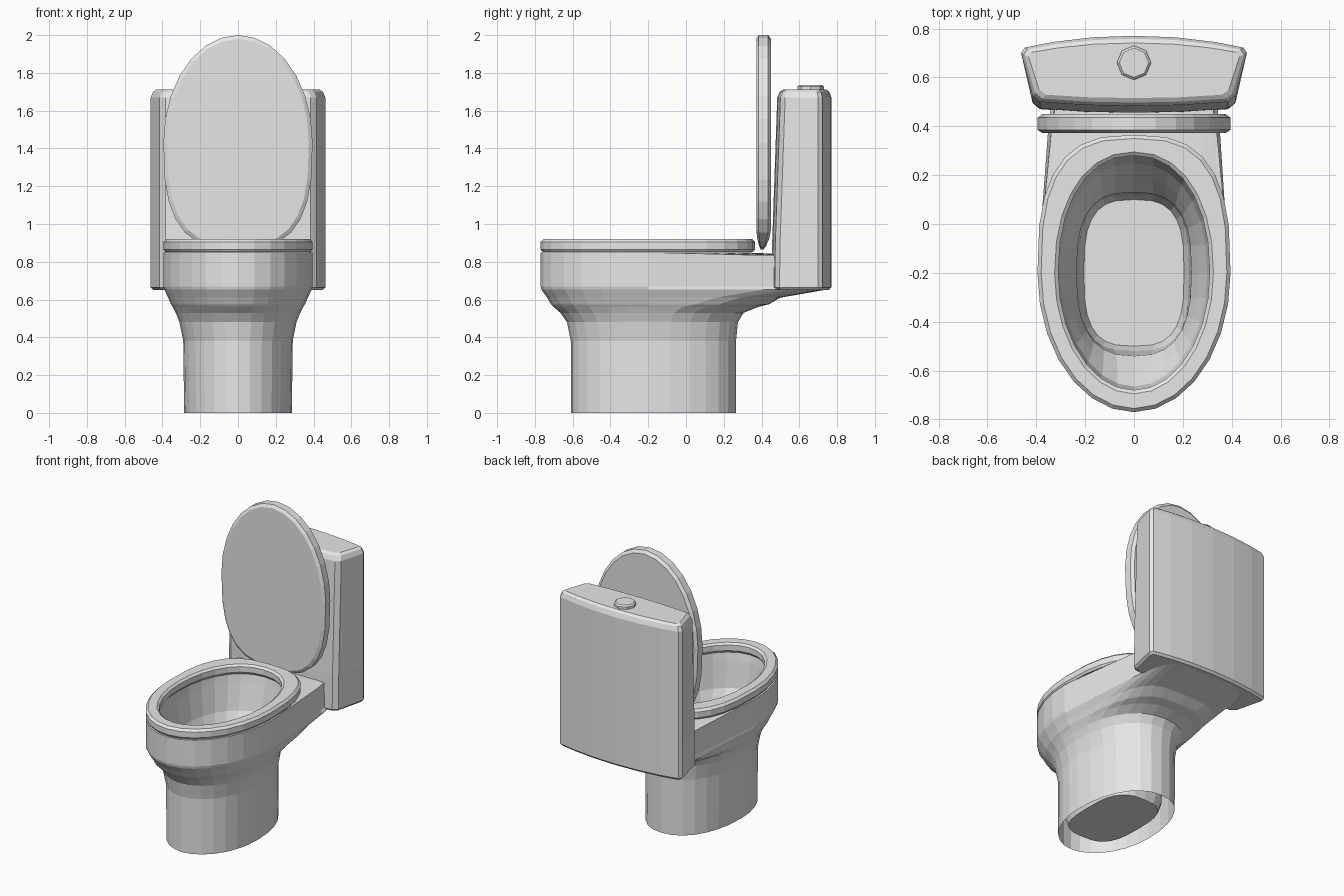
import bpy, bmesh, math

cube = bpy.data.objects.get("Cube")
if cube:
    bpy.data.objects.remove(cube, do_unlink=True)

ceramic = bpy.data.materials.new("light grey ceramic")
ceramic.use_nodes = True
COLOUR = (0.8, 0.8, 0.8, 1)
ceramic.diffuse_color = COLOUR
ceramic.node_tree.nodes["Principled BSDF"].inputs["Base Color"].default_value = COLOUR

SEGMENTS = 28
MIDDLE = -0.2   # y of the widest point of the bowl


def oval(z, width, front, back, power=2.0, taper=0.0, front_power=2.0):
    """Oval whose front and back halves have their own squareness."""
    points = []
    for i in range(SEGMENTS):
        a = 2 * math.pi * i / SEGMENTS - math.pi / 2
        c, s = math.cos(a), math.sin(a)
        p = power if s > 0 else front_power
        t = math.copysign(abs(s) ** (2 / p), s)
        x = math.copysign(abs(c) ** (2 / p), c) * width
        if s > 0:
            x *= 1 - taper * t
        reach = (back - MIDDLE) if s > 0 else (MIDDLE - front)
        points.append((x, MIDDLE + reach * t, z))
    return points


def loft(name, rings, cap_start=False, cap_end=False, closed=False):
    """Skin a list of matching counter-clockwise rings."""
    bm = bmesh.new()
    loops = [[bm.verts.new(p) for p in ring] for ring in rings]
    pairs = list(zip(loops, loops[1:]))
    if closed:
        pairs.append((loops[-1], loops[0]))
    for low, high in pairs:
        n = len(low)
        for i in range(n):
            j = (i + 1) % n
            bm.faces.new((low[i], low[j], high[j], high[i]))
    if cap_start:
        bm.faces.new(loops[0][::-1])
    if cap_end:
        bm.faces.new(loops[-1])
    mesh = bpy.data.meshes.new(name)
    bm.to_mesh(mesh)
    bm.free()
    mesh.materials.append(ceramic)
    obj = bpy.data.objects.new(name, mesh)
    bpy.context.collection.objects.link(obj)
    return obj


# Pedestal and bowl: up the outside, over the rim, down to the bowl floor
outside = [
    oval(0.00, 0.285, -0.61, 0.265, 2.2),
    oval(0.38, 0.29, -0.61, 0.265, 2.2),
    oval(0.48, 0.31, -0.63, 0.275, 2.2),
    oval(0.53, 0.33, -0.665, 0.305, 2.3),
    oval(0.56, 0.345, -0.70, 0.38, 2.6),
    oval(0.575, 0.355, -0.715, 0.44, 3.2, 0.05),
    oval(0.61, 0.37, -0.735, 0.50, 4.5, 0.1),
    oval(0.652, 0.39, -0.765, 0.74, 7, 0.15),
    oval(0.67, 0.395, -0.77, 0.68, 8, 0.2),
    oval(0.85, 0.395, -0.77, 0.64, 8, 0.2),
]
# The deck behind the seat sits slightly lower
outside[-1] = [(x, y, z - 0.015 if y > 0.2 else z) for x, y, z in outside[-1]]
inside = [
    oval(0.85, 0.33, -0.70, 0.30, 2.2),
    oval(0.80, 0.325, -0.69, 0.29, 2.2),
    oval(0.62, 0.30, -0.665, 0.25, 2.2),
    oval(0.53, 0.265, -0.60, 0.19, 2.4, 0, 2.2),
    oval(0.44, 0.235, -0.54, 0.13, 2.8, 0, 2.6),
    oval(0.10, 0.225, -0.52, 0.12, 3, 0, 3),
    oval(0.04, 0.205, -0.50, 0.10, 3, 0, 3),
]
loft("pedestal_and_bowl", outside + inside, cap_end=True)


def seat_outline(z, inset):
    return oval(z, 0.395 - inset, -0.77 + inset, 0.365 - inset, 2.8)


# Seat ring with softened edges
loft("seat", [
    seat_outline(0.852, 0.01),
    seat_outline(0.866, 0),
    seat_outline(0.905, 0),
    seat_outline(0.92, 0.015),
    oval(0.92, 0.325, -0.695, 0.295, 2.2),
    oval(0.908, 0.31, -0.68, 0.28, 2.2),
    oval(0.87, 0.31, -0.68, 0.28, 2.2),
    oval(0.852, 0.325, -0.695, 0.295, 2.2),
], closed=True)

# Raised lid: the seat outline stood on its back edge, thinning at the hinge
lid_layers = [(0.372, 0.02), (0.385, 0), (0.435, 0), (0.45, 0.02)]
lid_rings = []
for depth, inset in lid_layers:
    ring = []
    for x, y, _ in seat_outline(0, inset):
        z = 1.23 - y
        thickness = min(1, 0.3 + max(0, z - 0.865) * 9)
        ring.append((x, 0.40 + (depth - 0.40) * thickness, z))
    lid_rings.append(ring)
loft("lid", lid_rings, cap_start=True, cap_end=True)


def tank_ring(z, front, inset=0.0):
    """Bowed front, splayed sides and arched back."""
    half = [(0.0, front - 0.012), (0.20, front - 0.008), (0.385, front + 0.005),
            (0.415, front + 0.03), (0.462, 0.70), (0.448, 0.722),
            (0.33, 0.745), (0.17, 0.764), (0.0, 0.77)]
    ring = half + [(-x, y) for x, y in half[-2:0:-1]]
    sx, sy, cy = 1 - inset / 0.46, 1 - inset / 0.15, 0.625
    return [(x * sx, cy + (y - cy) * sy, z) for x, y in ring]


# Water tank, its front leaning back a little
loft("tank", [
    tank_ring(0.65, 0.465, 0.015),
    tank_ring(0.665, 0.465),
    tank_ring(0.90, 0.468),
    tank_ring(1.67, 0.495),
    tank_ring(1.70, 0.498, 0.012),
    tank_ring(1.712, 0.50, 0.03),
], cap_start=True, cap_end=True)


def octagon(z, radius):
    return [(radius * math.cos(math.pi * i / 4),
             0.66 + radius * math.sin(math.pi * i / 4), z) for i in range(8)]


# Flush button
loft("flush_button", [octagon(1.70, 0.07), octagon(1.728, 0.07), octagon(1.737, 0.06)],
     cap_end=True)
